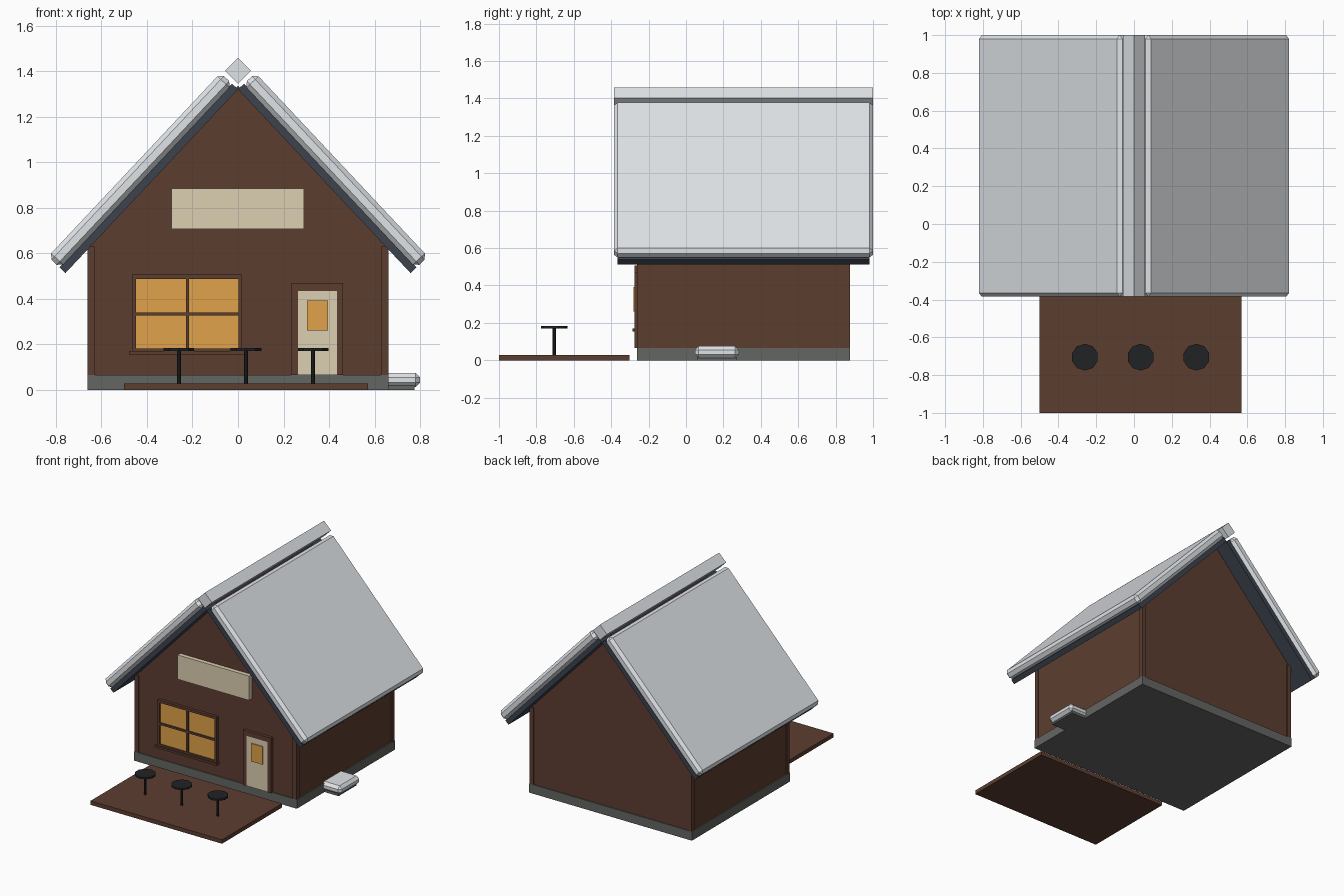
import bpy
from math import radians, cos, sin
from mathutils import Matrix, Vector

cube = bpy.data.objects.get("Cube")
if cube:
    bpy.data.objects.remove(cube, do_unlink=True)


def material(name, r, g, b):
    m = bpy.data.materials.new(name)
    m.use_nodes = True
    m.diffuse_color = (r, g, b, 1)
    m.node_tree.nodes["Principled BSDF"].inputs["Base Color"].default_value = (r, g, b, 1)
    return m


wood = material("brown wood", 0.107, 0.048, 0.030)
snow = material("snow", 0.80, 0.83, 0.86)
slate = material("dark slate", 0.045, 0.055, 0.076)
stone = material("grey stone", 0.127, 0.133, 0.122)
cream = material("cream paint", 0.72, 0.63, 0.445)
glow = material("warm glass", 0.75, 0.36, 0.069)
iron = material("black iron", 0.015, 0.016, 0.018)


def mesh_object(name, verts, faces, mat):
    me = bpy.data.meshes.new(name)
    me.from_pydata(verts, [], faces)
    me.materials.append(mat)
    ob = bpy.data.objects.new(name, me)
    bpy.context.scene.collection.objects.link(ob)
    return ob


def prism(name, profile, y0, y1, mat):
    """Extrude an x-z outline, listed anticlockwise from the front, along y."""
    n = len(profile)
    verts = [(x, y, z) for y in (y0, y1) for x, z in profile]
    faces = [tuple(range(n)), tuple(reversed(range(n, 2 * n)))]
    faces += [(i, i + n, (i + 1) % n + n, (i + 1) % n) for i in range(n)]
    return mesh_object(name, verts, faces, mat)


def box(name, xs, ys, zs, mat, bevel=0):
    (x0, x1), (z0, z1) = xs, zs
    ob = prism(name, [(x0, z0), (x1, z0), (x1, z1), (x0, z1)], *ys, mat)
    if bevel:
        mod = ob.modifiers.new("chamfer", "BEVEL")
        mod.width = bevel
        mod.segments = 1
    return ob


def cylinder(name, x, y, z0, z1, radius, sides, mat):
    bpy.ops.mesh.primitive_cylinder_add(vertices=sides, radius=radius, depth=z1 - z0,
                                        location=(x, y, (z0 + z1) / 2))
    ob = bpy.context.object
    ob.name = name
    ob.data.materials.append(mat)
    return ob


# House body
FRONT, BACK, HALF = -0.262, 0.877, 0.662
box("foundation", (-HALF, HALF), (FRONT, BACK), (0, 0.066), stone)
w = HALF - 0.008
prism("walls", [(-w, 0.066), (w, 0.066), (w, 0.64), (0, 1.335), (-w, 0.64)],
      FRONT + 0.008, BACK - 0.008, wood)
for side in (-1, 1):
    xs = sorted((side * 0.627, side * (HALF - 0.002)))
    for end, ys in (("front", (FRONT, -0.23)), ("back", (0.845, BACK - 0.001))):
        box(f"{end}_corner_post_{'left' if side > 0 else 'right'}", xs, ys, (0.066, 0.63), wood)

# Roof boards with a thick layer of snow, mirrored left and right
PITCH, RUN = radians(46.8), 1.107
for side, label in ((1, "left"), (-1, "right")):
    place = Matrix.Translation((0, 0, 1.32)) @ Matrix.Rotation(side * PITCH, 4, "Y")
    span = sorted((0, side * RUN))
    box(f"roof_board_{label}", span, (-0.365, 0.98), (0, 0.036), slate).matrix_world = place
    box(f"roof_snow_{label}", span, (-0.385, 1.0), (0.033, 0.105), snow, 0.02).matrix_world = place

# Diamond ridge cap
r, zc = 0.057, 1.402
prism("ridge_snow", [(0, zc - r), (r, zc), (0, zc + r), (-r, zc)], -0.385, 1.0, snow)

# Blank sign board
box("sign_board", (-0.293, 0.29), (-0.285, -0.25), (0.706, 0.885), cream)

# Window with frame, cross bars and sill
box("window_glass", (-0.447, 0.003), (-0.264, -0.25), (0.178, 0.49), glow)
frame_y = (-0.275, -0.25)
for name, xs, zs in (
        ("window_frame_top", (-0.465, 0.018), (0.488, 0.506)),
        ("window_frame_bottom", (-0.465, 0.018), (0.166, 0.182)),
        ("window_frame_right", (-0.465, -0.447), (0.166, 0.506)),
        ("window_frame_left", (0.002, 0.018), (0.166, 0.506)),
        ("window_bar_upright", (-0.229, -0.215), (0.178, 0.49)),
        ("window_bar_level", (-0.447, 0.003), (0.326, 0.34))):
    box(name, xs, frame_y, zs, wood)
box("window_sill", (-0.478, 0.026), (-0.286, -0.25), (0.155, 0.17), wood)

# Door with surround and small pane
box("door", (0.263, 0.435), (-0.274, -0.25), (0.066, 0.435), cream)
box("door_pane", (0.303, 0.395), (-0.282, -0.274), (0.26, 0.392), glow)
for name, xs, zs in (("door_frame_right", (0.233, 0.263), (0.066, 0.47)),
                     ("door_frame_left", (0.435, 0.462), (0.066, 0.47)),
                     ("door_frame_top", (0.263, 0.435), (0.435, 0.47))):
    box(name, xs, (-0.276, -0.25), zs, wood)

# Snowy side step
box("side_step", (0.65, 0.776), (0.06, 0.27), (0, 0.025), stone)
box("side_step_snow", (0.63, 0.80), (0.047, 0.283), (0.012, 0.075), snow, 0.02)

# Deck and three round tables
box("deck", (-0.5, 0.57), (-1.0, -0.302), (0, 0.029), wood)
for i, x in enumerate((-0.26, 0.035, 0.33), 1):
    cylinder(f"table_pole_{i}", x, -0.705, 0.028, 0.172, 0.009, 8, iron)
    cylinder(f"table_top_{i}", x, -0.705, 0.171, 0.184, 0.071, 10, iron)
